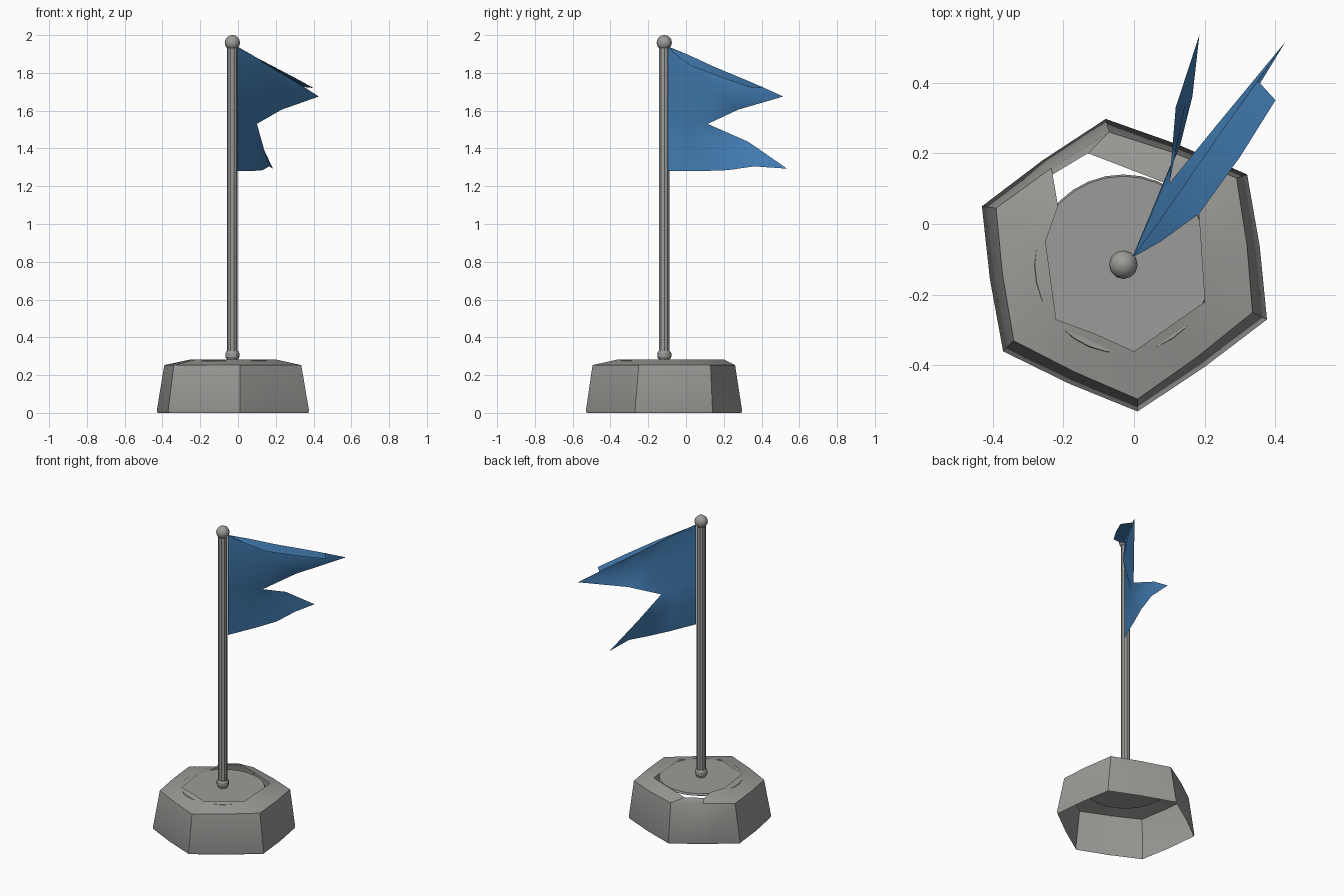
import bpy, bmesh, math

if "Cube" in bpy.data.objects:
    bpy.data.objects.remove(bpy.data.objects["Cube"])

CX, CY = -0.03, -0.115   # pole axis


def material(name, rgb):
    m = bpy.data.materials.new(name)
    m.diffuse_color = (*rgb, 1)
    m.use_nodes = True
    m.node_tree.nodes["Principled BSDF"].inputs["Base Color"].default_value = m.diffuse_color
    return m


GREY = material("stone_grey", (0.33, 0.33, 0.315))
BLUE = material("flag_blue", (0.055, 0.205, 0.45))


def finish(name, bm, mat, angle=30):
    me = bpy.data.meshes.new(name)
    bm.to_mesh(me)
    bm.free()
    ob = bpy.data.objects.new(name, me)
    bpy.context.collection.objects.link(ob)
    me.materials.append(mat)
    bpy.ops.object.select_all(action='DESELECT')
    ob.select_set(True)
    bpy.context.view_layer.objects.active = ob
    bpy.ops.object.shade_smooth_by_angle(angle=math.radians(angle))
    return ob


def lathe(name, profile, sides):
    """Closed solid of revolution around the pole axis."""
    bm = bmesh.new()
    rings = [[bm.verts.new((CX + r * math.cos(2 * math.pi * i / sides),
                            CY + r * math.sin(2 * math.pi * i / sides), z))
              for i in range(sides)] for r, z in profile]
    for a, b in zip(rings, rings[1:]):
        for i in range(sides):
            j = (i + 1) % sides
            bm.faces.new((a[i], a[j], b[j], b[i]))
    bm.faces.new(rings[0][::-1])
    bm.faces.new(rings[-1])
    return finish(name, bm, GREY)


def with_mids(pts, z, bulge=1.02):
    """Hexagon corners plus slightly bulged edge midpoints."""
    out = []
    for (x, y), (u, v) in zip(pts, pts[1:] + pts[:1]):
        mx, my = (x + u) / 2, (y + v) / 2
        out.append((x, y, z))
        out.append((CX + (mx - CX) * bulge, CY + (my - CY) * bulge, z))
    return out


# hollow rough hexagonal base, open below, with a broken inner rim
foot = [(.376, -.27), (.32, .14), (-.08, .297), (-.43, .05), (-.37, -.36), (.01, -.53)]
brow = [(.335, -.25), (.29, .13), (-.07, .26), (-.39, .045), (-.34, -.33), (.01, -.495)]
rim = [(.2, -.22), (.19, -.07), (.18, .08), (.0, .15), (-.13, .2), (-.23, .14),
       (-.215, .05), (-.25, -.05), (-.22, -.27), (-.11, -.31), (0, -.36), (.1, -.29)]
loops = [with_mids([(CX + (x - CX) * .99, CY + (y - CY) * .99) for x, y in foot], 0),
         with_mids(foot, .012), with_mids(brow, .253), [(x, y, .283) for x, y in rim]]
bm = bmesh.new()
rows = [[bm.verts.new(p) for p in loop] for loop in loops]
for a, b in zip(rows, rows[1:]):
    for i in range(12):
        j = (i + 1) % 12
        bm.faces.new((a[i], a[j], b[j], b[i]))
finish("base_shell", bm, GREY)

# round plate, pole, collar and ball
lathe("base_plate", [(.25, .262), (.255, .266), (.25, .277)], 32)
lathe("pole", [(.028, .255), (.028, 1.95)], 10)
lathe("collar", [(.031, .285), (.037, .295), (.037, .317), (.031, .327)], 12)
lathe("ball_finial", [(.04 * math.sin(math.pi * k / 8) + .0005,
                       1.96 - .04 * math.cos(math.pi * k / 8)) for k in range(9)], 12)

# swallow-tailed flag: strips between rows running from pole to tip
HX, HY = -.005, -.095
notch = [(HX, HY, 1.57), (.05, .03, 1.54), (.1, .115, 1.53)]
tip_up, tip_low = (.428, .515, 1.675), (.185, .535, 1.293)
flap = [(HX, HY, 1.937), (.075, -.05, 1.893), (.185, .03, 1.835), (.3, .19, 1.775), (.4, .35, 1.72)]
ridge = [(HX, HY, 1.94), (.08, .02, 1.892), (.17, .15, 1.832), (.26, .28, 1.778), (.35, .405, 1.725)]
upper = [(HX, HY, 1.76), (.085, .0, 1.74), (.185, .14, 1.715), (.285, .28, 1.7), tip_up]
upper_edge = notch + [(.23, .275, 1.605), tip_up]
lower_edge = notch + [(.118, .33, 1.435), tip_low]
lower = [(HX, HY, 1.42), (.055, .05, 1.41), (.105, .17, 1.41), (.145, .34, 1.37), tip_low]
hem = [(HX, HY, 1.28), (.07, .08, 1.28), (.13, .22, 1.285), (.165, .36, 1.305), tip_low]
bm = bmesh.new()
for a, b in ((flap, ridge), (ridge, upper), (upper, upper_edge), (lower_edge, lower), (lower, hem)):
    va = [bm.verts.new(p) for p in a]
    vb = [bm.verts.new(p) for p in b]
    for i in range(4):
        bm.faces.new((va[i], vb[i], vb[i + 1], va[i + 1]))
bmesh.ops.remove_doubles(bm, verts=bm.verts, dist=.0005)
finish("flag", bm, BLUE, 50)
